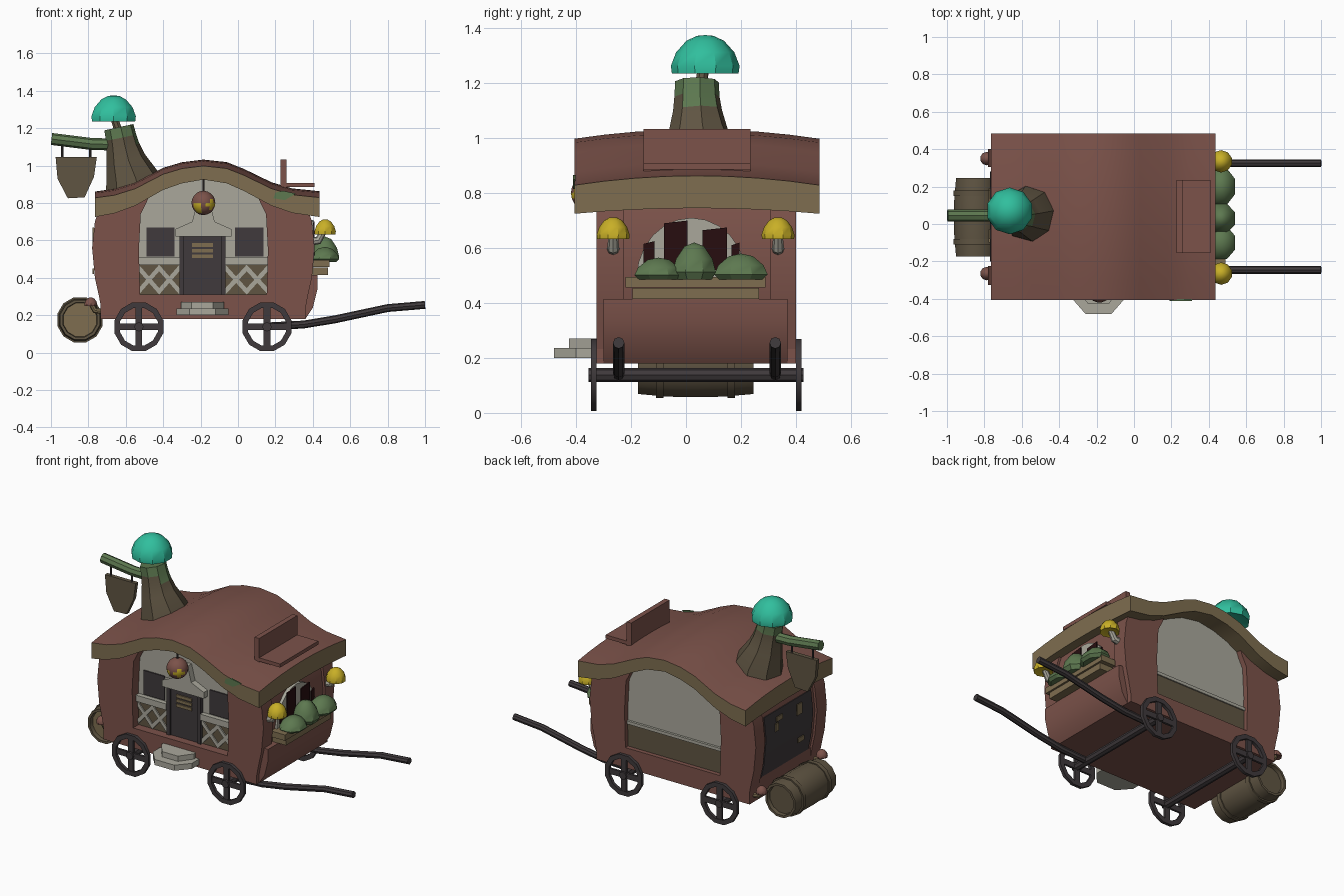
import bpy, bmesh, math
from mathutils import Vector, Matrix

if "Cube" in bpy.data.objects:
    bpy.data.objects.remove(bpy.data.objects["Cube"])


def material(name, *rgb):
    m = bpy.data.materials.new(name)
    m.use_nodes = True
    m.diffuse_color = (*rgb, 1)
    m.node_tree.nodes["Principled BSDF"].inputs["Base Color"].default_value = (*rgb, 1)
    return m


BROWN = material("red_brown_wood", .20, .085, .068)
TAN = material("tan_wood", .21, .155, .08)
GREY = material("pale_plaster", .40, .39, .33)
DARK = material("dark_iron", .05, .042, .045)
GREEN = material("moss_green", .11, .19, .08)
TEAL = material("teal_cap", .03, .52, .34)
YELLOW = material("yellow_cap", .58, .43, .02)
OLIVE = material("dark_bark", .115, .09, .055)
WINE = material("dark_red_glass", .02, .004, .005)
CX, CY = -.185, .04


def finish(name, bm, *mats, rule=None):
    bmesh.ops.remove_doubles(bm, verts=bm.verts, dist=1e-5)
    bmesh.ops.recalc_face_normals(bm, faces=bm.faces)
    bm.normal_update()
    if rule:
        for f in bm.faces:
            f.material_index = rule(f)
    me = bpy.data.meshes.new(name)
    bm.to_mesh(me)
    bm.free()
    for m in mats:
        me.materials.append(m)
    ob = bpy.data.objects.new(name, me)
    bpy.context.collection.objects.link(ob)
    return ob


def prism(name, pts, axis, a, b, *mats, rule=None):
    """Extrude a 2D outline along x, y or z from a to b."""
    place = {"x": lambda p, d: (d, *p), "y": lambda p, d: (p[0], d, p[1]), "z": lambda p, d: (*p, d)}[axis]
    bm = bmesh.new()
    lo, hi = ([bm.verts.new(place(p, d)) for p in pts] for d in (a, b))
    bm.faces.new(lo)
    bm.faces.new(hi)
    for i in range(len(pts)):
        j = (i + 1) % len(pts)
        bm.faces.new((lo[i], lo[j], hi[j], hi[i]))
    return finish(name, bm, *mats, rule=rule)


def box(name, x0, x1, y0, y1, z0, z1, mat):
    return prism(name, [(x0, z0), (x1, z0), (x1, z1), (x0, z1)], "y", y0, y1, mat)


def lathe(name, prof, segs, loc, *mats, along_y=False, closed=False, rule=None):
    bm = bmesh.new()
    turn = Matrix.Rotation(math.pi / 2, 3, "X") if along_y else Matrix.Identity(3)
    rings = []
    for k in range(segs):
        a = math.tau * (k + .5) / segs
        rings.append([bm.verts.new(Vector(loc) + turn @ Vector((r * math.cos(a), r * math.sin(a), h))) for r, h in prof])
    n = len(prof)
    for k in range(segs):
        p, q = rings[k], rings[(k + 1) % segs]
        for i in range(n if closed else n - 1):
            j = (i + 1) % n
            bm.faces.new((p[i], q[i], q[j], p[j]))
    return finish(name, bm, *mats, rule=rule)


def tube(name, pts, radii, *mats, rule=None):
    cu = bpy.data.curves.new(name, "CURVE")
    cu.dimensions, cu.bevel_depth, cu.bevel_resolution, cu.use_fill_caps = "3D", 1, 2, True
    sp = cu.splines.new("POLY")
    sp.points.add(len(pts) - 1)
    for i, p in enumerate(pts):
        sp.points[i].co = (*p, 1)
        sp.points[i].radius = radii[i] if isinstance(radii, list) else radii
    tmp = bpy.data.objects.new(name + "_path", cu)
    bpy.context.collection.objects.link(tmp)
    bpy.context.view_layer.update()
    bm = bmesh.new()
    bm.from_mesh(tmp.to_mesh())
    bpy.data.objects.remove(tmp)
    for f in bm.faces:
        f.material_index = 0
    return finish(name, bm, *mats, rule=rule)


def cap(name, x, y, z, r, h, mat):
    prof = [(0, .1), (.7, .08), (.97, 0), (1, .2), (.85, .55), (.55, .85), (.25, .98), (0, 1)]
    return lathe(name, [(a * r, b * h) for a, b in prof], 10, (x, y, z), mat)


# Body: bulging side profile, brown ends and pale long walls
SIDE = [(.535, .18), (.56, .31), (.58, .4), (.595, .56), (.58, .7), (.555, .78)]
inset = [(w - .015, z) for w, z in SIDE]
gable = [(.36, .83), (.18, .92), (0, .95)]
half = inset + gable
core = [(CX + w, z) for w, z in half] + [(CX - w, z) for w, z in reversed(half[:-1])]
prism("body_walls", core, "y", -.26, .365, BROWN, GREY, rule=lambda f: int(abs(f.normal.y) > .9))
jamb = [(.27, .89), (.305, .8), (.335, .74), (.345, .55), (.335, .18)]
for s, side in ((-1, "right"), (1, "left")):
    for face, y0, y1 in (("front", -.325, -.225), ("back", .305, .40)):
        prism(f"{face}_{side}_post", [(CX + s * w, z) for w, z in SIDE + jamb], "y", y0, y1, BROWN)
box("base_beam", -.735, .36, -.325, .40, .18, .31, BROWN)
prism("end_bumper", [(.3, .18), (.36, .18), (.4, .24), (.425, .34), (.425, .415), (.3, .415)], "y", -.30, .37, BROWN)

# Roof: waved slab, slightly crowned across its depth
under = [(-.765, .725), (-.66, .745), (-.55, .785), (-.4, .87), (-.3, .905), (-.185, .925),
         (-.06, .905), (.03, .865), (.18, .785), (.29, .747), (.435, .725)]
bm = bmesh.new()
rows = []
for k in range(9):
    y = -.405 + .89 * k / 8
    lift = .034 * (1 - ((y - CY) / .445) ** 2)
    low = [bm.verts.new((x, y, z + lift * .6)) for x, z in under]
    high = [bm.verts.new((x, y, z + .073 + .05 * abs(x - CX) + lift)) for x, z in under]
    rows.append(low + high[::-1])
for a, b in zip(rows, rows[1:]):
    for i in range(len(a)):
        j = (i + 1) % len(a)
        bm.faces.new((a[i], a[j], b[j], b[i]))
bm.faces.new(rows[0])
bm.faces.new(rows[-1])
finish("roof", bm, TAN, BROWN, rule=lambda f: int(f.normal.z > .4))
prism("roof_moss_patch", [(.19, .825), (.25, .815), (.31, .85), (.24, .865), (.2, .855)], "y", -.411, -.402, GREEN)
box("roof_board_upright", .227, .26, -.155, .235, .84, 1.033, BROWN)
box("roof_board_flat", .25, .41, -.155, .235, .885, .908, BROWN)

# Front wall: door, canopy, windows, lattice
box("door", -.295, -.085, -.275, -.25, .31, .63, DARK)
for x in (-.3, -.08):
    box("door_jamb", x - .012, x + .012, -.285, -.25, .31, .63, DARK)
canopy = [(.15, .62), (.15, .66), (.06, .7), (.035, .8)]
prism("door_canopy", [(CX + w, z) for w, z in canopy] + [(CX - w, z) for w, z in canopy[::-1]], "y", -.30, -.25, GREY)
for z in (.505, .535, .565):
    box("door_plaque", -.245, -.135, -.283, -.274, z, z + .02, TAN)
for x in (-.415, .06):
    box("front_window", x - .075, x + .075, -.268, -.259, .515, .67, DARK)
for x0, x1 in ((-.53, -.313), (-.067, .16)):
    box("front_wainscot", x0, x1, -.268, -.259, .31, .47, OLIVE)
    box("front_sill", x0, x1, -.29, -.25, .468, .508, GREY)
    w = (x1 - x0) / 2
    for k in range(2):
        a, b = x0 + k * w, x0 + (k + 1) * w
        for u, v in ((a, b), (b, a)):
            prism("lattice_bar", [(u, .31), (u, .345), (v, .47), (v, .435)], "y", -.276, -.267, GREY)

# Back wall: lower boarding and ledge
box("back_wainscot", -.53, .16, .36, .372, .31, .455, OLIVE)
box("back_ledge", -.53, .16, .36, .38, .455, .475, GREY)

# Lantern ball with yellow spots
spots = [Vector(v).normalized() for v in ((-.5, -.7, -.5), (.7, -.7, -.1), (.2, .8, .3), (-.8, .2, .5))]
ball = [(.065 * math.sin(math.pi * i / 10), -.065 * math.cos(math.pi * i / 10)) for i in range(11)]
lathe("lantern", ball, 16, (CX, -.355, .8), BROWN, YELLOW,
      rule=lambda f: int(any(f.normal.dot(s) > .9 for s in spots)))
tube("lantern_cord", [(CX, -.355, .85), (CX, -.355, .95)], .006, DARK)

# Steps
for r, y1, z0, z1 in ((.14, -.48, .2, .236), (.115, -.425, .236, .27)):
    prism("step", [(-.19 - r, -.32), (-.19 - r, y1 + .08), (-.19 - r / 2, y1),
                   (-.19 + r / 2, y1), (-.19 + r, y1 + .08), (-.19 + r, -.32)], "z", z0, z1, GREY)

# Left end: arched window, planter, bushes, yellow mushrooms
arch = [(.02 + .2 * math.cos(a), .49 + .22 * math.sin(a)) for a in (math.pi * i / 12 for i in range(13))]
prism("arched_window", arch, "x", .36, .404, GREY)
for y0, y1, top in ((-.155, -.115, .625), (-.08, .005, .70), (.06, .15, .675), (.165, .195, .62)):
    prism("window_pane", [(y0, .52), (y1, .52), (y1, top), (y0, top - .01)], "x", .402, .41, WINE)
box("planter_lower", .38, .48, -.195, .265, .415, .455, TAN)
box("planter_upper", .38, .49, -.22, .29, .457, .495, TAN)
for y, ry, top in ((-.1, .095, .565), (.03, .085, .62), (.2, .105, .58)):
    h = top - .485
    lathe("bush", [(0, 0), (.8, 0), (1, .2), (.85, .55), (.45, .9), (0, 1)], 8, (0, 0, 0), GREEN).matrix_world = (
        Matrix.Translation((.465, y, .485)) @ Matrix.Diagonal((.082, ry, h, 1)))
for y in (-.265, .335):
    tube("yellow_mushroom_stem", [(.385, y, .595), (.43, y, .6), (.462, y, .655)], [.024, .022, .016], GREY)
    cap("yellow_mushroom_cap", .466, y, .632, .06, .08, YELLOW)

# Right end: dark panel following the curved wall, with small fittings
strip = [(w, z) for w, z in SIDE if .3 < z < .75]
panel = [(CX - w + .01, z) for w, z in strip] + [(CX - w + .06, z) for w, z in strip[::-1]]
prism("end_panel", panel, "y", -.2, .28, DARK)
for y, z, w, h in ((-.08, .6, .05, .07), (.12, .64, .06, .03), (.16, .58, .03, .05), (-.1, .42, .06, .03)):
    box("end_fitting", -.777, -.769, y, y + w, z, z + h, TAN)
for y in (-.265, .35):
    tube("small_mushroom_stem", [(-.72, y, .22), (-.765, y, .225), (-.785, y, .262)], .015, TAN)
    cap("small_mushroom_cap", -.787, y, .25, .036, .045, BROWN)

# Wheels, axles and shafts
rim = [(.105, -.01), (.135, -.01), (.135, .01), (.105, .01)]
for x in (-.53, .155):
    tube("axle", [(x, -.355, .138), (x, .427, .138)], .025, DARK)
    for y in (-.335, .41):
        lathe("wheel_rim", rim, 12, (x, y, .138), DARK, along_y=True, closed=True)
        box("wheel_spoke_level", x - .11, x + .11, y - .007, y + .007, .12, .156, DARK)
        box("wheel_spoke_upright", x - .018, x + .018, y - .007, y + .007, .028, .248, DARK)
for y in (-.245, .325):
    tube("shaft", [(.155, y, .14), (.35, y, .15), (.52, y, .178), (.8, y, .238), (1, y, .255)], .021, DARK)

# Barrel with hoops
stave = [(0, -.185), (.092, -.185), (.095, -.21), (.11, -.21), (.12, -.1), (.122, 0)]
lathe("barrel", stave + [(r, -h) for r, h in stave[-2::-1]], 12, (-.845, .035, .175), OLIVE, TAN, along_y=True,
      rule=lambda f: int(f.normal.y < -.9 and len(f.verts) == 3))
for h in (-.13, .13):
    hoop = [(.105, -.014), (.125, -.014), (.125, .014), (.105, .014)]
    lathe("barrel_hoop", hoop, 12, (-.845, .035 + h, .175), OLIVE, along_y=True, closed=True)

# Trunk chimney, branch, hanging sign and teal mushroom
tube("trunk_chimney", [(-.55, .055, .83), (-.565, .053, .93), (-.6, .045, 1.03), (-.615, .042, 1.1),
                       (-.625, .04, 1.15), (-.637, .04, 1.205)], [.16, .145, .108, .09, .083, .08],
     OLIVE, GREEN, rule=lambda f: int(f.calc_center_median().z > 1.14))
tube("branch", [(-.997, .045, 1.142), (-.9, .045, 1.13), (-.78, .045, 1.115), (-.62, .045, 1.112)], .032, GREEN)
shield = [(-.975, 1.045), (-.755, 1.045), (-.77, .94), (-.82, .83), (-.91, .825), (-.965, .93)]
prism("hanging_sign", shield, "y", .032, .058, OLIVE)
for x in (-.94, -.79):
    tube("sign_cord", [(x, .045, 1.03), (x, .045, 1.12)], .006, DARK)
tube("teal_mushroom_stem", [(-.635, .05, 1.17), (-.67, .068, 1.28)], .022, OLIVE)
cap("teal_mushroom_cap", -.665, .07, 1.235, .125, .14, TEAL)

# Soft shading with sharp edges kept
bpy.ops.object.select_all(action="DESELECT")
for ob in bpy.context.collection.objects:
    if ob.type == "MESH":
        ob.select_set(True)
        bpy.context.view_layer.objects.active = ob
bpy.ops.object.shade_smooth_by_angle(angle=math.radians(32))
